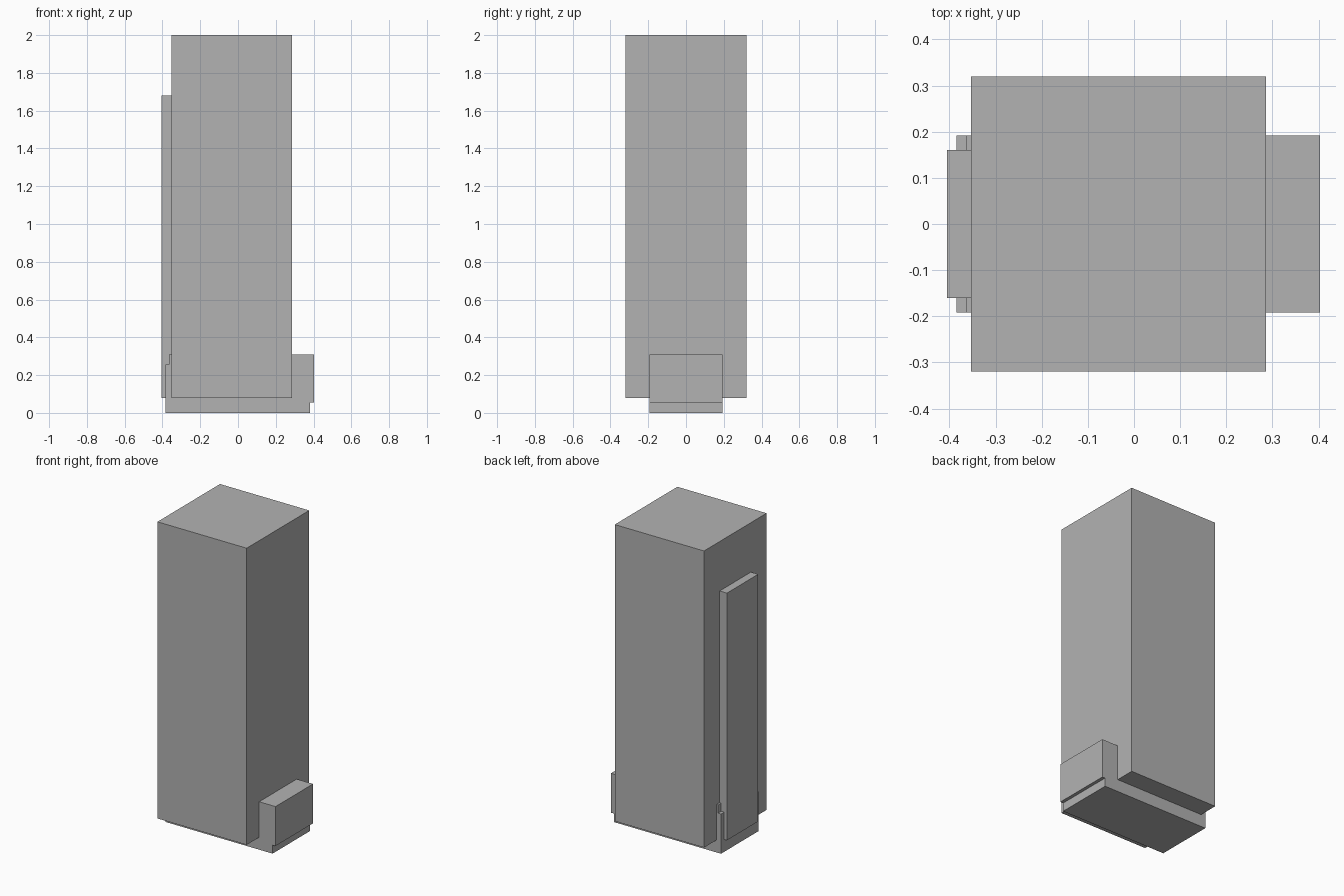
import bpy, bmesh

cube = bpy.data.objects.get("Cube")
if cube:
    bpy.data.objects.remove(cube, do_unlink=True)

# One plain grey for the whole model
grey = bpy.data.materials.new("plain grey")
colour = (0.448, 0.448, 0.448, 1)
grey.diffuse_color = colour
grey.use_nodes = True
grey.node_tree.nodes["Principled BSDF"].inputs["Base Color"].default_value = colour


def extrude_profile(name, profile, half_width):
    """Extrude an x-z outline symmetrically along y."""
    bm = bmesh.new()
    face = bm.faces.new([bm.verts.new((x, -half_width, z)) for x, z in profile])
    out = bmesh.ops.extrude_face_region(bm, geom=[face])
    verts = [v for v in out["geom"] if isinstance(v, bmesh.types.BMVert)]
    bmesh.ops.translate(bm, verts=verts, vec=(0, 2 * half_width, 0))
    bmesh.ops.recalc_face_normals(bm, faces=bm.faces)
    mesh = bpy.data.meshes.new(name)
    bm.to_mesh(mesh)
    bm.free()
    mesh.materials.append(grey)
    obj = bpy.data.objects.new(name, mesh)
    bpy.context.collection.objects.link(obj)
    return obj


def block(name, x0, x1, z0, z1, half_width):
    return extrude_profile(name, [(x0, z0), (x1, z0), (x1, z1), (x0, z1)], half_width)


# Tall main body and the raised panel on its side
body_x0, body_x1, body_z = -0.353, 0.286, 0.08
block("body", body_x0, body_x1, body_z, 2.0, 0.32)
block("side_panel", -0.405, body_x0, body_z, 1.68, 0.16)

# Cradle: base plate, overhanging toe and stepped heel in one outline
extrude_profile("base_cradle", [
    (-0.385, 0), (0.382, 0), (0.382, 0.055), (0.403, 0.055),
    (0.403, 0.31), (body_x1, 0.31), (body_x1, body_z), (body_x0, body_z),
    (body_x0, 0.31), (-0.364, 0.31), (-0.364, 0.257), (-0.385, 0.257),
], 0.192)
